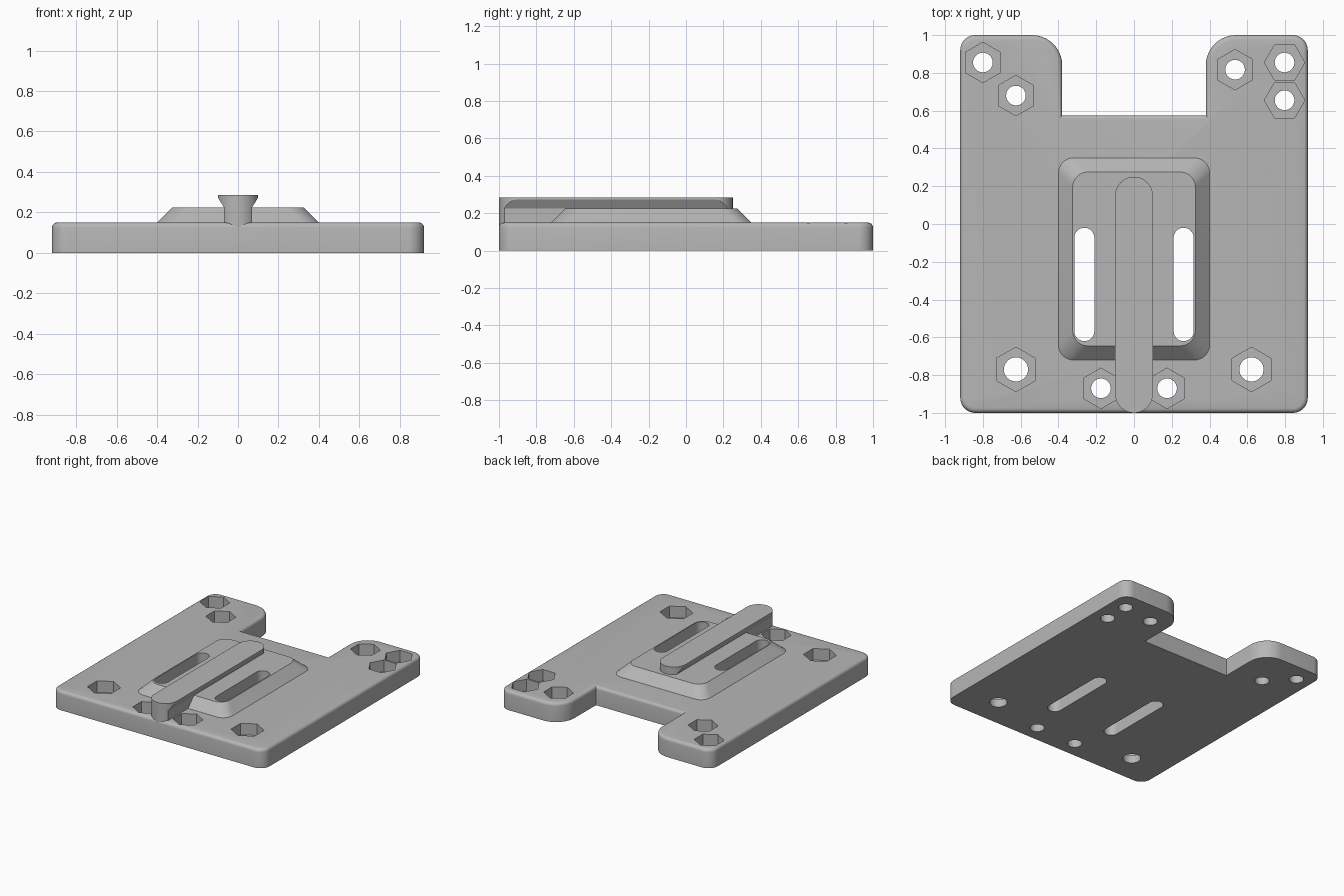
import bpy, bmesh, math
from mathutils import Vector

cube = bpy.data.objects.get("Cube")
if cube:
    bpy.data.objects.remove(cube, do_unlink=True)

grey = bpy.data.materials.new("plain grey")
grey.use_nodes = True
grey.diffuse_color = (0.47, 0.47, 0.47, 1)
grey.node_tree.nodes["Principled BSDF"].inputs["Base Color"].default_value = grey.diffuse_color


def fillet(corners, steps=10):
    """Plan outline from (x, y, radius) right-angle corners."""
    pts = []
    for i, (x, y, r) in enumerate(corners):
        p = Vector((x, y))
        if r == 0:
            pts.append(p)
            continue
        a = (Vector(corners[i - 1][:2]) - p).normalized()
        b = (Vector(corners[(i + 1) % len(corners)][:2]) - p).normalized()
        for k in range(steps + 1):
            t = math.pi / 2 * k / steps
            pts.append(p + r * (a * (1 - math.sin(t)) + b * (1 - math.cos(t))))
    return pts


def rounded_rect(x0, x1, y0, y1, r):
    return fillet([(x0, y0, r), (x1, y0, r), (x1, y1, r), (x0, y1, r)])


def ngon(x, y, r, sides, turn=0.0):
    angles = [turn + math.tau * k / sides for k in range(sides)]
    return [Vector((x + r * math.cos(a), y + r * math.sin(a))) for a in angles]


def loft(name, lower, upper, z0, z1, round_top=0):
    """Solid between two outlines of equal point count."""
    bm = bmesh.new()
    low = [bm.verts.new((p.x, p.y, z0)) for p in lower]
    top = [bm.verts.new((p.x, p.y, z1)) for p in upper]
    n = len(low)
    bm.faces.new(low[::-1])
    lid = bm.faces.new(top)
    for i in range(n):
        j = (i + 1) % n
        bm.faces.new((low[i], low[j], top[j], top[i]))
    bmesh.ops.remove_doubles(bm, verts=bm.verts, dist=1e-5)
    bmesh.ops.recalc_face_normals(bm, faces=bm.faces)
    if round_top:
        bmesh.ops.bevel(bm, geom=list(lid.edges), offset=round_top, segments=4,
                        profile=0.5, affect='EDGES', clamp_overlap=True)
    mesh = bpy.data.meshes.new(name)
    bm.to_mesh(mesh)
    bm.free()
    mesh.materials.append(grey)
    obj = bpy.data.objects.new(name, mesh)
    bpy.context.collection.objects.link(obj)
    return obj


def prism(name, outline, z0, z1, round_top=0):
    return loft(name, outline, outline, z0, z1, round_top)


def boolean(obj, cutter, operation='DIFFERENCE'):
    cutter.hide_render = True
    mod = obj.modifiers.new("cut", 'BOOLEAN')
    mod.operation, mod.object, mod.solver = operation, cutter, 'EXACT'
    bpy.context.view_layer.objects.active = obj
    bpy.ops.object.modifier_apply(modifier=mod.name)


def discard(obj):
    bpy.data.objects.remove(obj, do_unlink=True)


TOP = 0.15

# Base plate with a rear notch between two arms
plate = prism("base_plate", fillet([
    (-0.92, -1, 0.08), (0.92, -1, 0.08), (0.92, 1, 0.08), (0.38, 1, 0.16),
    (0.38, 0.575, 0), (-0.38, 0.575, 0), (-0.38, 1, 0.16), (-0.92, 1, 0.08)]),
    0, TOP, round_top=0.025)

# Raised pad with sloping sides
pad = loft("raised_pad", rounded_rect(-0.4, 0.4, -0.72, 0.35, 0.08),
           rounded_rect(-0.325, 0.325, -0.645, 0.275, 0.08), TOP, 0.225)

# Long slots through pad and plate
for side in (-1, 1):
    x = side * 0.263
    slot = prism("slot_cutter", rounded_rect(x - 0.053, x + 0.053, -0.62, -0.02, 0.053), -0.1, 0.4)
    boolean(plate, slot)
    boolean(pad, slot)
    discard(slot)

# Hexagonal nut pockets with bolt holes: x, y, pocket radius, hole radius, turn
UP = math.pi / 2
pockets = [
    (-0.80, 0.855, 0.107, 0.052, UP), (-0.625, 0.68, 0.107, 0.052, UP),
    (0.535, 0.817, 0.107, 0.052, UP), (0.797, 0.855, 0.107, 0.052, 0),
    (0.797, 0.655, 0.107, 0.052, 0), (-0.175, -0.87, 0.107, 0.052, UP),
    (0.175, -0.87, 0.107, 0.052, UP), (-0.625, -0.77, 0.118, 0.064, UP),
    (0.622, -0.77, 0.118, 0.064, UP)]
for x, y, pocket, hole, turn in pockets:
    for cutter in (prism("pocket_cutter", ngon(x, y, pocket, 6, turn), 0.06, 0.3),
                   prism("hole_cutter", ngon(x, y, hole, 32), -0.1, 0.3)):
        boolean(plate, cutter)
        discard(cutter)

# Dovetail rail: a tapered section trimmed to round ends
half = [(0.07, 0.125), (0.07, 0.225), (0.107, 0.285)]
section = half + [(-x, z) for x, z in reversed(half)]
rail = prism("dovetail_rail", [Vector(p) for p in section], -0.5, 1.2)
for v in rail.data.vertices:
    x, z, y = v.co
    v.co = (x, -y, z)
bm = bmesh.new()
bm.from_mesh(rail.data)
bmesh.ops.recalc_face_normals(bm, faces=bm.faces)
bm.to_mesh(rail.data)
bm.free()
ends = prism("rail_trim", rounded_rect(-0.1, 0.1, -1, 0.25, 0.1), 0, 0.5)
boolean(rail, ends, 'INTERSECT')
discard(ends)

# Smooth the curved faces and keep the edges crisp
bpy.ops.object.select_all(action='DESELECT')
for obj in (plate, pad, rail):
    obj.select_set(True)
bpy.context.view_layer.objects.active = plate
bpy.ops.object.shade_smooth_by_angle(angle=math.radians(30))
